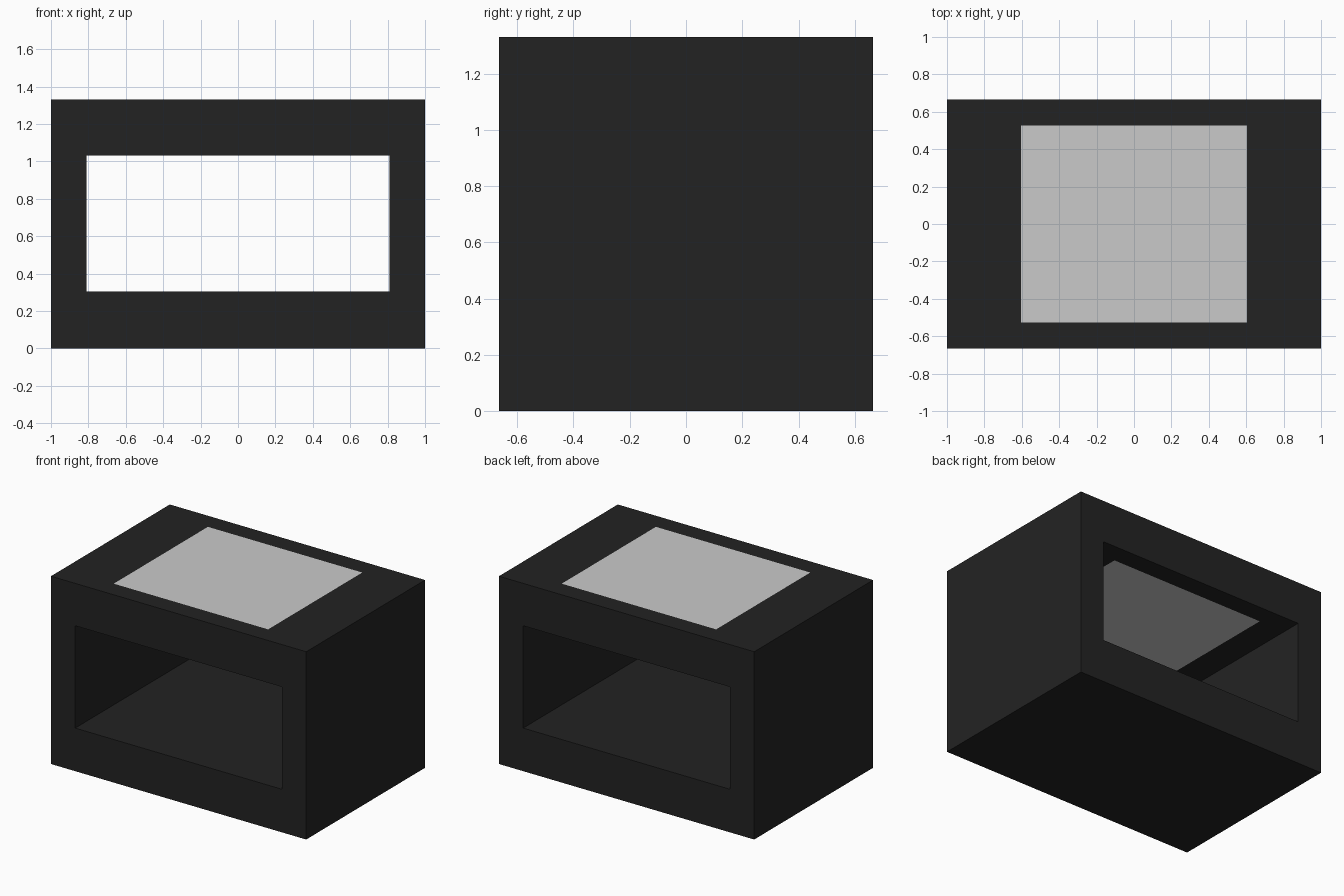
import bpy, bmesh
from mathutils import Vector

cube = bpy.data.objects.get("Cube")
if cube:
    bpy.data.objects.remove(cube, do_unlink=True)


def make_material(name, color):
    mat = bpy.data.materials.new(name)
    mat.use_nodes = True
    mat.diffuse_color = color
    mat.node_tree.nodes["Principled BSDF"].inputs["Base Color"].default_value = color
    return mat


charcoal = make_material("charcoal", (0.0165, 0.0165, 0.0165, 1))
light_grey = make_material("light_grey", (0.59, 0.59, 0.59, 1))

W, D, H = 1.0, 0.665, 1.33             # half width, half depth, height
OPEN_X, OPEN_LOW, OPEN_TOP = 0.81, 0.305, 1.03
PANEL_X, PANEL_Y = 0.605, 0.527        # half size of the top panel

bm = bmesh.new()


def loop(half, low, high):
    corners = [(-half, low), (half, low), (half, high), (-half, high)]
    return [bm.verts.new((x, -D, z)) for x, z in corners]


# Rectangular ring at the front, extruded to a tunnel-shaped cabinet
outer = loop(W, 0, H)
inner = loop(OPEN_X, OPEN_LOW, OPEN_TOP)
ring = [bm.faces.new((outer[i], outer[(i + 1) % 4], inner[(i + 1) % 4], inner[i]))
        for i in range(4)]
extruded = bmesh.ops.extrude_face_region(bm, geom=ring, use_keep_orig=True)
moved = [g for g in extruded["geom"] if isinstance(g, bmesh.types.BMVert)]
bmesh.ops.translate(bm, verts=moved, vec=(0, 2 * D, 0))
bmesh.ops.recalc_face_normals(bm, faces=bm.faces)


# Cut the panel outline into the top and the ceiling of the opening
def lid_faces():
    return [f for f in bm.faces
            if abs(f.normal.z) > 0.9 and f.calc_center_median().z > 1]


bm.normal_update()
for axis, size in ((Vector((1, 0, 0)), PANEL_X), (Vector((0, 1, 0)), PANEL_Y)):
    for side in (-1, 1):
        faces = lid_faces()
        edges = {e for f in faces for e in f.edges}
        verts = {v for f in faces for v in f.verts}
        bmesh.ops.bisect_plane(bm, geom=faces + list(edges) + list(verts),
                               plane_co=axis * size * side, plane_no=axis)
        bm.normal_update()

# Colour the panel faces
for f in lid_faces():
    c = f.calc_center_median()
    f.material_index = int(abs(c.x) < PANEL_X and abs(c.y) < PANEL_Y)

mesh = bpy.data.meshes.new("open_cabinet")
bm.to_mesh(mesh)
bm.free()
mesh.materials.append(charcoal)
mesh.materials.append(light_grey)
cabinet = bpy.data.objects.new("open_cabinet", mesh)
bpy.context.collection.objects.link(cabinet)
